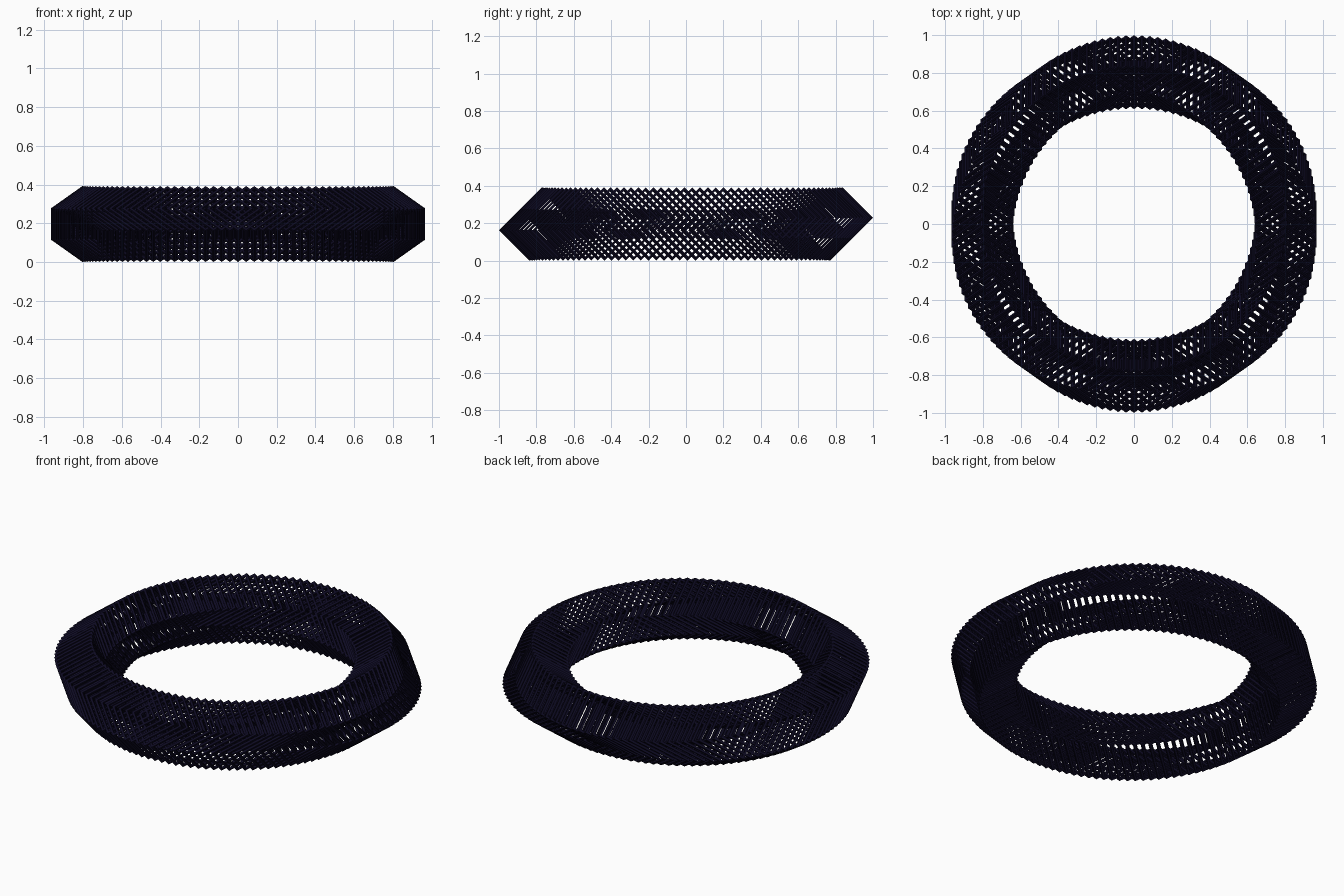
import bpy
import bmesh
from math import cos, sin, pi, radians
from mathutils import Matrix, Vector

if "Cube" in bpy.data.objects:
    bpy.data.objects.remove(bpy.data.objects["Cube"])

COUNT = 120      # cube frames around the ring
RADIUS = 0.804   # ring radius through the cube centres
SIDE = 0.2297    # outer side of each cube frame
BAR = 0.0125     # square bar thickness
MID_Z = 0.196    # height of the cube centres

navy = bpy.data.materials.new("dark navy")
navy.diffuse_color = (0.004, 0.003, 0.016, 1.0)
navy.use_nodes = True
navy.node_tree.nodes["Principled BSDF"].inputs["Base Color"].default_value = navy.diffuse_color

# One open cube frame: four bars along each axis
bm = bmesh.new()
offset = (SIDE - BAR) / 2
for axis in range(3):
    others = [i for i in range(3) if i != axis]
    for s in (-1, 1):
        for t in (-1, 1):
            place = Vector((0, 0, 0))
            place[others[0]] = s * offset
            place[others[1]] = t * offset
            size = [BAR, BAR, BAR]
            size[axis] = SIDE
            bmesh.ops.create_cube(
                bm, size=1,
                matrix=Matrix.Translation(place) @ Matrix.Diagonal((*size, 1)))

# Stand the frame on its edge, tilted the same way everywhere
tilt = Matrix.Rotation(radians(45), 4, 'X') @ Matrix.Rotation(radians(45), 4, 'Z')
bmesh.ops.transform(bm, matrix=tilt, verts=bm.verts)
frame_mesh = bpy.data.meshes.new("frame")
bm.to_mesh(frame_mesh)
bm.free()

# Ring of frames, moved around the circle without turning
ring = bmesh.new()
for i in range(COUNT):
    angle = 2 * pi * i / COUNT
    first = len(ring.verts)
    ring.from_mesh(frame_mesh)
    ring.verts.ensure_lookup_table()
    bmesh.ops.translate(
        ring, verts=ring.verts[first:],
        vec=(RADIUS * cos(angle), RADIUS * sin(angle), MID_Z))

ring_mesh = bpy.data.meshes.new("lattice_ring")
ring.to_mesh(ring_mesh)
ring.free()
bpy.data.meshes.remove(frame_mesh)
ring_mesh.materials.append(navy)
lattice_ring = bpy.data.objects.new("lattice_ring", ring_mesh)
bpy.context.collection.objects.link(lattice_ring)
